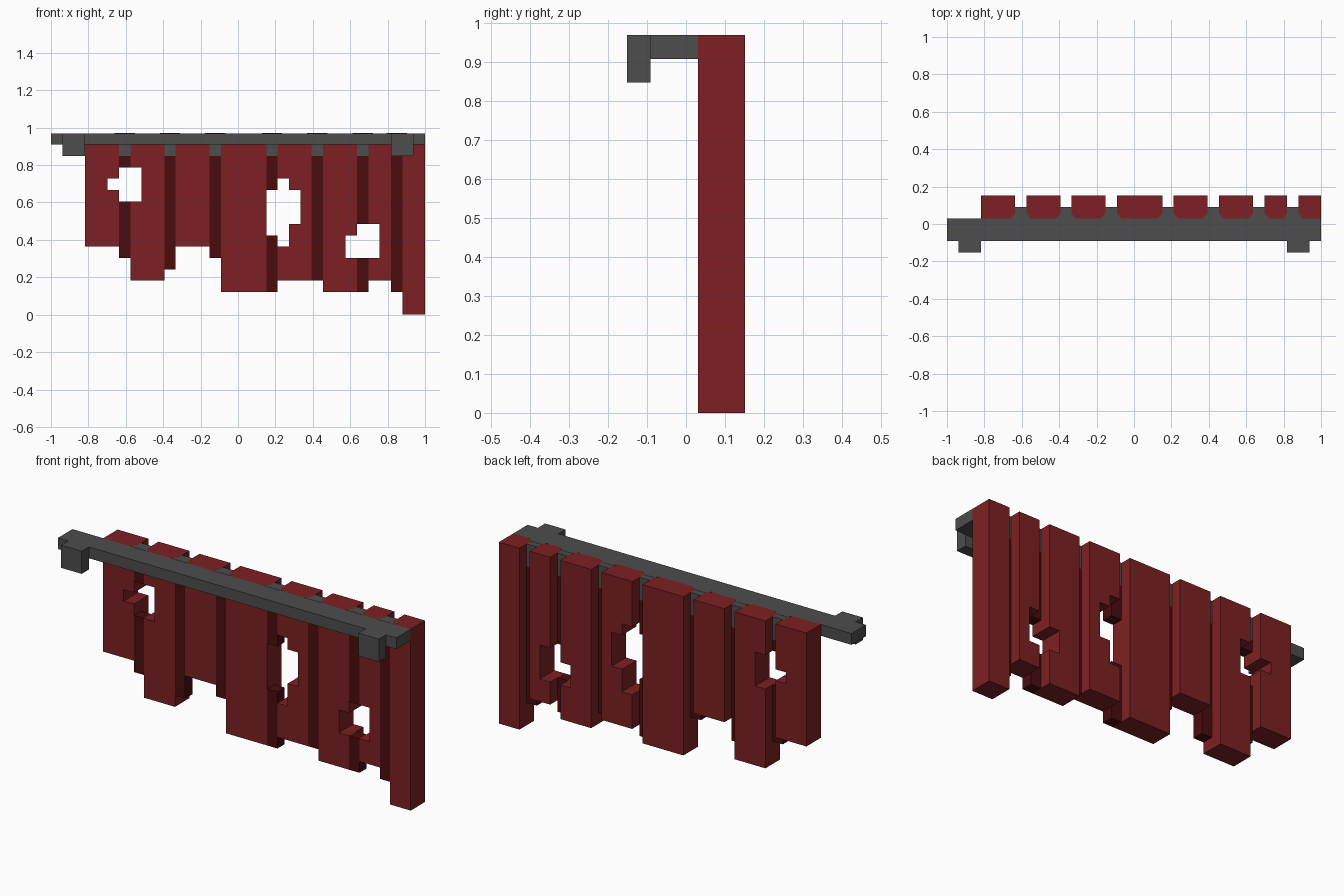
import bpy
import bmesh

cube = bpy.data.objects.get("Cube")
if cube:
    bpy.data.objects.remove(cube, do_unlink=True)

U = 2 / 33  # one block of the grid the model is laid out on


def material(name, rgb):
    m = bpy.data.materials.new(name)
    m.use_nodes = True
    m.diffuse_color = (*rgb, 1)
    bsdf = next(n for n in m.node_tree.nodes if n.type == 'BSDF_PRINCIPLED')
    bsdf.inputs["Base Color"].default_value = (*rgb, 1)
    return m


RED = material("cloth red", (0.205, 0.0144, 0.0168))
DARK = material("fold dark red", (0.069, 0.0037, 0.0044))
GREY = material("rod grey", (0.0742, 0.0742, 0.0742))


def prism(name, points, offset, mat):
    """Extrude a closed outline of 3D points along an offset."""
    bm = bmesh.new()
    face = bm.faces.new([bm.verts.new(p) for p in points])
    ext = bmesh.ops.extrude_face_region(bm, geom=[face])
    moved = [g for g in ext["geom"] if isinstance(g, bmesh.types.BMVert)]
    bmesh.ops.translate(bm, verts=moved, vec=offset)
    bmesh.ops.recalc_face_normals(bm, faces=bm.faces)
    mesh = bpy.data.meshes.new(name)
    bm.to_mesh(mesh)
    bm.free()
    mesh.materials.append(mat)
    obj = bpy.data.objects.new(name, mesh)
    bpy.context.scene.collection.objects.link(obj)
    return obj


def panel(name, outline, y0, y1, mat):
    """Upright slab: outline in blocks (x, z), depth in blocks (y)."""
    pts = [(x * U - 1, y0 * U, z * U) for x, z in outline]
    return prism(name, pts, (0, (y1 - y0) * U, 0), mat)


def block(name, x0, x1, y0, y1, z0, z1, mat):
    return panel(name, [(x0, z0), (x1, z0), (x1, z1), (x0, z1)], y0, y1, mat)


# Rod and its two wall hooks
block("rod", 0, 33, -1.5, 0.5, 15, 16, GREY)
block("right_hook", 1, 3, -2.5, -1.5, 14, 16, GREY)
block("left_hook", 30, 32, -2.5, -1.5, 14, 16, GREY)

# Cloth strips: left x, right x, bottom z, torn points on the left and right edges
strips = [
    (3, 6, 6, [], [(6, 11), (5, 11), (5, 12), (6, 12)]),
    (7, 10, 3, [(7, 13), (8, 13), (8, 10), (7, 10)], []),
    (11, 14, 6, [], []),
    (15, 19, 2, [], []),
    (20, 23, 3, [(20, 12), (21, 12), (21, 11), (22, 11), (22, 8),
                 (21, 8), (21, 6), (20, 6)], []),
    (24, 27, 2, [], [(27, 5), (26, 5), (26, 7), (27, 7)]),
    (28, 30, 3, [(28, 8), (29, 8), (29, 5), (28, 5)], []),
    (31, 33, 0, [], []),
]
for i, (x0, x1, z0, left, right) in enumerate(strips, 1):
    outline = [(x0, z0), (x1, z0), *right, (x1, 16), (x0, 16), *left]
    panel(f"cloth_strip_{i}", outline, 0.5, 2.5, RED)

# Dark folds between the strips: left x and the z ranges that remain
folds = [
    (6, [(5, 10), (13, 14)]),
    (10, [(4, 14)]),
    (14, [(5, 14)]),
    (19, [(2, 7), (11, 14)]),
    (23, [(3, 14)]),
    (27, [(2, 5), (8, 14)]),
    (30, [(2, 14)]),
]
for i, (x, spans) in enumerate(folds, 1):
    for part, (z0, z1) in zip("ab", spans):
        block(f"fold_{i}{part}", x, x + 1, 0.5, 1.5, z0, z1, DARK)
    # Grey holder above the fold, with a flared plate on its top
    block(f"holder_{i}", x, x + 1, 0.5, 1.5, 14, 16, GREY)
    flare = [(x - 0.4, 0.5), (x + 1.4, 0.5), (x + 1, 0.9), (x, 0.9)]
    prism(f"holder_plate_{i}", [(a * U - 1, b * U, 16 * U) for a, b in flare],
          (0, 0, 0.001), GREY)
